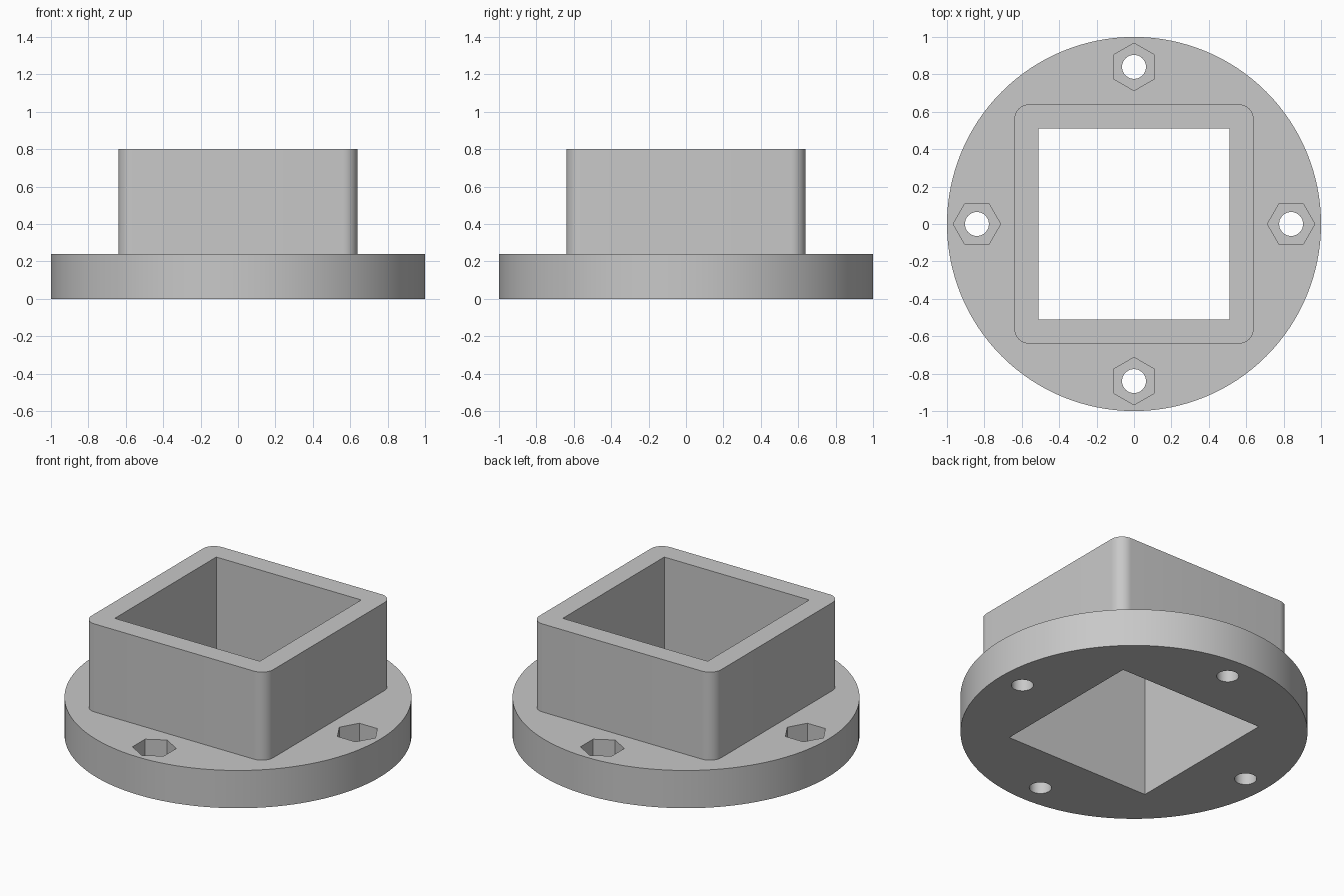
import bpy
import bmesh
from math import cos, sin, pi, radians

DISC_H, TOP = 0.24, 0.80
HALF, CORNER, BORE = 0.64, 0.08, 0.51
BOLT_R, HOLE_R, NUT_R, NUT_DEPTH = 0.84, 0.064, 0.127, 0.14

cube = bpy.data.objects.get("Cube")
if cube:
    bpy.data.objects.remove(cube, do_unlink=True)

grey = bpy.data.materials.new("light grey")
grey.use_nodes = True
colour = (0.58, 0.58, 0.58, 1)
grey.diffuse_color = colour
grey.node_tree.nodes["Principled BSDF"].inputs["Base Color"].default_value = colour


def polygon(radius, sides, x=0, y=0, turn=0):
    return [(x + radius * cos(turn + 2 * pi * i / sides),
             y + radius * sin(turn + 2 * pi * i / sides)) for i in range(sides)]


def rounded_square(half, radius, steps=10):
    points = []
    for q in range(4):
        mid = pi / 4 + q * pi / 2
        cx = (half - radius) * (1 if cos(mid) > 0 else -1)
        cy = (half - radius) * (1 if sin(mid) > 0 else -1)
        for i in range(steps + 1):
            a = q * pi / 2 + i / steps * pi / 2
            points.append((cx + radius * cos(a), cy + radius * sin(a)))
    return points


def prism(name, outline, z0, z1):
    """Extrude a flat outline from z0 up to z1."""
    bm = bmesh.new()
    face = bm.faces.new([bm.verts.new((x, y, z0)) for x, y in outline])
    top = bmesh.ops.extrude_face_region(bm, geom=[face])["geom"]
    bmesh.ops.translate(bm, vec=(0, 0, z1 - z0),
                        verts=[v for v in top if isinstance(v, bmesh.types.BMVert)])
    bmesh.ops.recalc_face_normals(bm, faces=bm.faces)
    mesh = bpy.data.meshes.new(name)
    bm.to_mesh(mesh)
    bm.free()
    mesh.materials.append(grey)
    obj = bpy.data.objects.new(name, mesh)
    bpy.context.collection.objects.link(obj)
    return obj


def combine(target, tool, operation):
    """Apply a boolean and remove the tool object."""
    mod = target.modifiers.new(operation.lower(), "BOOLEAN")
    mod.operation, mod.solver, mod.object = operation, "EXACT", tool
    bpy.context.view_layer.objects.active = target
    bpy.ops.object.modifier_apply(modifier=mod.name)
    bpy.data.objects.remove(tool, do_unlink=True)


# Round flange joined to the square socket
flange = prism("flanged_square_socket", polygon(1, 128), 0, DISC_H)
combine(flange, prism("socket", rounded_square(HALF, CORNER), DISC_H / 2, TOP), "UNION")

# Square bore through everything
bore = [(-BORE, -BORE), (BORE, -BORE), (BORE, BORE), (-BORE, BORE)]
combine(flange, prism("bore", bore, -0.1, TOP + 0.1), "DIFFERENCE")

# Four bolt holes with hexagonal nut pockets, points facing outwards
for k in range(4):
    angle = k * pi / 2
    x, y = BOLT_R * cos(angle), BOLT_R * sin(angle)
    combine(flange, prism("bolt_hole", polygon(HOLE_R, 40, x, y), -0.1, DISC_H + 0.1),
            "DIFFERENCE")
    combine(flange, prism("nut_pocket", polygon(NUT_R, 6, x, y, angle),
                          DISC_H - NUT_DEPTH, DISC_H + 0.1), "DIFFERENCE")

# Smooth curved walls, crisp edges
bpy.ops.object.select_all(action="DESELECT")
flange.select_set(True)
bpy.context.view_layer.objects.active = flange
bpy.ops.object.shade_smooth_by_angle(angle=radians(30))
